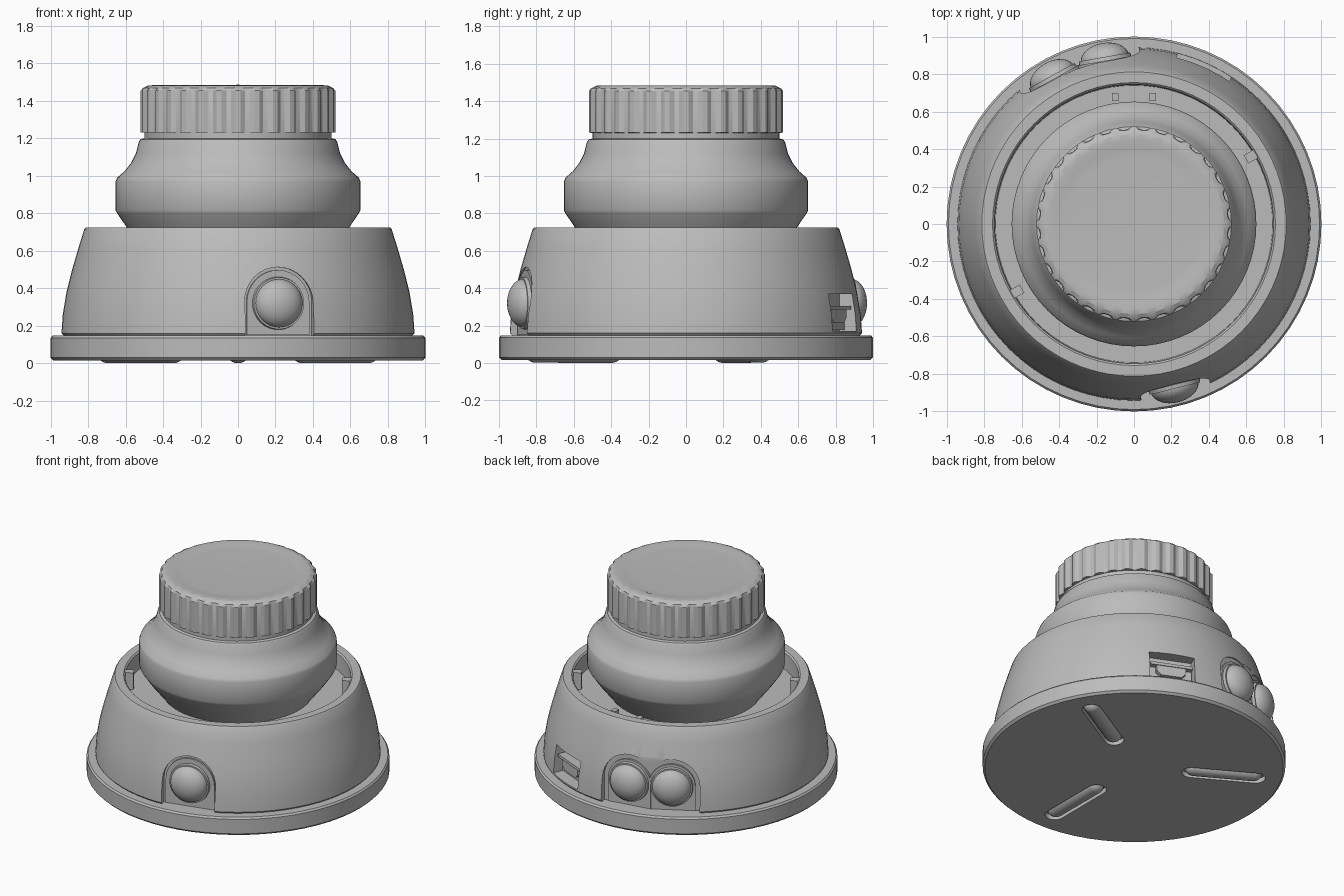
import bpy, bmesh, math
from mathutils import Matrix
from math import pi, sin, cos, radians

cube = bpy.data.objects.get("Cube")
if cube:
    bpy.data.objects.remove(cube, do_unlink=True)

grey = bpy.data.materials.new("plain grey")
grey.use_nodes = True
grey.diffuse_color = (0.5, 0.5, 0.5, 1)
grey.node_tree.nodes["Principled BSDF"].inputs["Base Color"].default_value = (0.5, 0.5, 0.5, 1)


def finish(name, bm, azimuth=0.0):
    """Turn a bmesh into an object; local +x is outward, turned to the azimuth."""
    bmesh.ops.remove_doubles(bm, verts=bm.verts, dist=1e-5)
    bmesh.ops.recalc_face_normals(bm, faces=bm.faces)
    mesh = bpy.data.meshes.new(name)
    bm.to_mesh(mesh)
    bm.free()
    mesh.materials.append(grey)
    ob = bpy.data.objects.new(name, mesh)
    bpy.context.collection.objects.link(ob)
    ob.rotation_euler.z = radians(azimuth)
    return ob


def smooth(ob, angle=30):
    bpy.ops.object.select_all(action='DESELECT')
    ob.select_set(True)
    bpy.context.view_layer.objects.active = ob
    bpy.ops.object.shade_smooth_by_angle(angle=radians(angle))
    return ob


def lathe(name, profile, steps=64):
    bm = bmesh.new()
    vs = [bm.verts.new((r, 0, z)) for r, z in profile]
    es = [bm.edges.new(p) for p in zip(vs, vs[1:])]
    bmesh.ops.spin(bm, geom=vs + es, cent=(0, 0, 0), axis=(0, 0, 1),
                   angle=2 * pi, steps=steps)
    return finish(name, bm)


def prism(name, outline, x0, x1, azimuth):
    """Extrude a (tangent, height) outline outward from x0 to x1."""
    bm = bmesh.new()
    face = bm.faces.new([bm.verts.new((x0, y, z)) for y, z in outline])
    new = bmesh.ops.extrude_face_region(bm, geom=[face])["geom"]
    bmesh.ops.translate(bm, vec=(x1 - x0, 0, 0),
                        verts=[v for v in new if isinstance(v, bmesh.types.BMVert)])
    return finish(name, bm, azimuth)


def rect(w, z0, z1, y=0):
    return [(y - w, z0), (y + w, z0), (y + w, z1), (y - w, z1)]


def arch(w, z0, zc):
    return [(-w, z0), (w, z0)] + [(w * cos(pi * i / 16), zc + w * sin(pi * i / 16))
                                  for i in range(17)]


def cut(ob, cutters):
    bpy.context.view_layer.objects.active = ob
    for c in cutters:
        c.hide_render = True
        mod = ob.modifiers.new("cut", 'BOOLEAN')
        mod.operation, mod.solver, mod.object = 'DIFFERENCE', 'EXACT', c
        bpy.ops.object.modifier_apply(modifier=mod.name)
        bpy.data.objects.remove(c, do_unlink=True)


# Base plate with three slots, each holding a rounded foot
base = lathe("base_plate", [(0, .015), (.985, .015), (1, .03), (1, .135),
                            (.99, .147), (0, .147)])
slots = []
for i, az in enumerate((-90, 30, 150)):
    for is_foot in (False, True):
        bm = bmesh.new()
        w, half = (.058, .2) if is_foot else (.065, .215)
        bmesh.ops.create_uvsphere(bm, u_segments=24, v_segments=12, radius=w)
        for v in bm.verts:
            v.co.x += .6 + (half if v.co.x > 1e-4 else -half)
            if is_foot:
                v.co.z = .05 + v.co.z * .05 / w
            else:
                v.co.z = .06 if v.co.z > 0 else -.05
        if is_foot:
            smooth(finish(f"foot_{i + 1}", bm, az))
        else:
            # Flat-ended slot outline taken from the widest ring
            bm.free()
            bm = bmesh.new()
            pts = []
            for k in range(26):
                a = -pi / 2 + pi * (k if k < 13 else k - 1) / 12
                pts.append((.6 + (half if k < 13 else -half) + w * cos(a), w * sin(a)))
            low = bm.faces.new([bm.verts.new((x, y, -.05)) for x, y in pts])
            new = bmesh.ops.extrude_face_region(bm, geom=[low])["geom"]
            bmesh.ops.translate(bm, vec=(0, 0, .1),
                                verts=[v for v in new if isinstance(v, bmesh.types.BMVert)])
            slots.append(finish("slot_cutter", bm, az))
bpy.context.view_layer.update()
cut(base, slots)
smooth(base)

# Hollow curved housing
housing = lathe("housing", [(0, .147), (.93, .147), (.942, .16), (.935, .26), (.915, .38),
                            (.885, .5), (.85, .62), (.82, .715), (.812, .725),
                            (.755, .725), (.745, .715), (.74, .6), (0, .6)], 72)
SENSORS = {"front_sensor": -76, "back_sensor_1": 100, "back_sensor_2": 119}
cutters = [prism("arch_cutter", arch(.188, .1, .325), .872, 1.1, az)
           for az in SENSORS.values()]
cutters.append(prism("bridge_cutter", rect(.16, .1, .513), .878, 1.1, 109.5))
cutters.append(prism("port_cutter", rect(.155, .17, .37), .83, 1.1, 66))
bpy.context.view_layer.update()
cut(housing, cutters)
smooth(housing)

# Sensors: inset panel, ring and domed lens
for name, az in SENSORS.items():
    width = .172 if name == "front_sensor" else .155
    prism(name + "_panel", arch(width, .15, .325), .85, .885, az)
    bm = bmesh.new()
    bmesh.ops.create_cone(bm, cap_ends=True, segments=40, radius1=.143, radius2=.138,
                          depth=.03, matrix=Matrix.Translation((.89, 0, .32))
                          @ Matrix.Rotation(pi / 2, 4, 'Y'))
    smooth(finish(name + "_ring", bm, az))
    bm = bmesh.new()
    bmesh.ops.create_uvsphere(bm, u_segments=32, v_segments=16, radius=1,
                              matrix=Matrix.Translation((.895, 0, .32))
                              @ Matrix.Diagonal((.085, .13, .13, 1))
                              @ Matrix.Rotation(pi / 2, 4, 'Y'))
    smooth(finish(name + "_lens", bm, az))

# Port with a ledge and a plug
prism("port_ledge", rect(.145, .285, .305), .82, .9, 66)
prism("port_back", rect(.15, .175, .285), .82, .86, 66)
prism("port_plug", [(-.07, .215), (.07, .215), (.1, .245), (.1, .285), (-.1, .285),
                    (-.1, .245)], .85, .895, 66)

# Tabs inside the rim
for i, az in enumerate((30, 210)):
    prism(f"rim_tab_{i + 1}", rect(.025, .6, .72), .69, .75, az)
for side in (-1, 1):
    prism(f"rim_post_{'left' if side < 0 else 'right'}",
          rect(.018, .6, .7, side * .1), .655, .7, 90)

# Bulging neck
smooth(lathe("neck", [(0, .58), (.48, .58), (.59, .72), (.645, .8), (.653, .815), (.653, .97),
                      (.645, .99), (.605, 1.025), (.57, 1.07), (.545, 1.12), (.53, 1.18),
                      (.52, 1.195), (.5, 1.2), (.5, 1.24), (0, 1.24)]))

# Fluted knob with a softly dished top
TEETH = 32
bm = bmesh.new()
rings = []
for r, z, depth in ((.505, 1.23, 0), (.52, 1.232, .015), (.52, 1.455, .015), (.508, 1.468, .006),
                    (.48, 1.482, 0), (.45, 1.484, 0), (.41, 1.477, 0), (.36, 1.474, 0)):
    rings.append([])
    for i in range(TEETH * 4):
        a = 2 * pi * (i + .5) / (TEETH * 4)
        rr = r - (depth if i % 4 in (1, 2) else 0)
        rings[-1].append(bm.verts.new((rr * cos(a), rr * sin(a), z)))
for lo, hi in zip(rings, rings[1:]):
    for i in range(len(lo)):
        j = (i + 1) % len(lo)
        bm.faces.new((lo[i], lo[j], hi[j], hi[i]))
bm.faces.new(rings[0])
bm.faces.new(rings[-1])
smooth(finish("knob", bm), 25)

# Pointer mark on the knob
bm = bmesh.new()
bm.faces.new([bm.verts.new(p) for p in ((-.035, .415, 1.483), (0, .435, 1.486), (.035, .415, 1.483),
                                        (0, .45, 1.487))])
finish("pointer_mark", bm)
